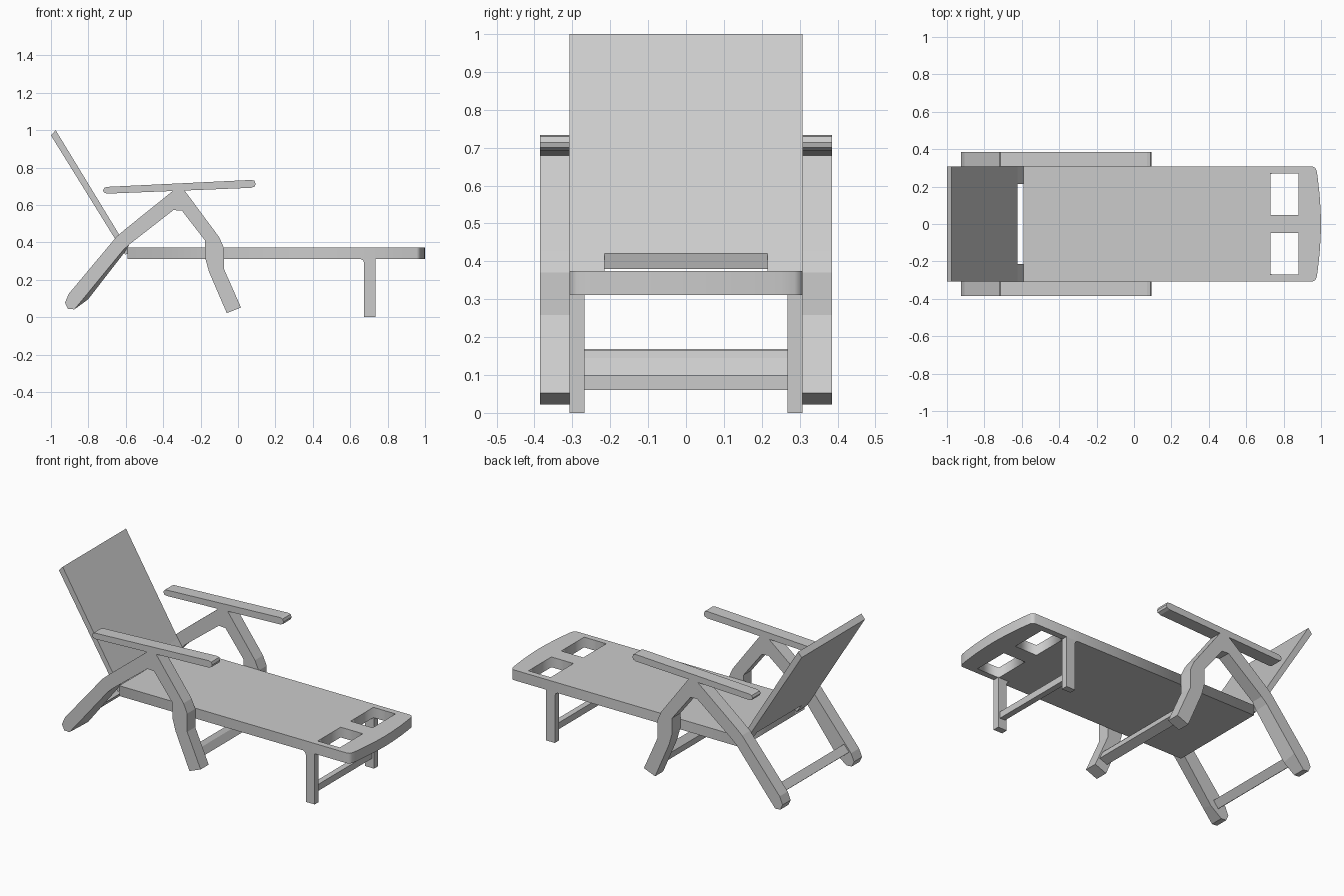
import bpy, bmesh

if "Cube" in bpy.data.objects:
    bpy.data.objects.remove(bpy.data.objects["Cube"])

W = 0.307      # half width of the bed
OUT = 0.385    # outer half width of the arm frames


def prism(name, profile, y0, y1, profile1=None):
    """Extrude an (x, z) profile from y0 to y1, optionally to a second profile."""
    bm = bmesh.new()
    a = [bm.verts.new((x, y0, z)) for x, z in profile]
    b = [bm.verts.new((x, y1, z)) for x, z in (profile1 or profile)]
    bm.faces.new(a)
    bm.faces.new(b[::-1])
    n = len(a)
    for i in range(n):
        j = (i + 1) % n
        bm.faces.new((a[j], a[i], b[i], b[j]))
    bmesh.ops.recalc_face_normals(bm, faces=bm.faces)
    me = bpy.data.meshes.new(name)
    bm.to_mesh(me)
    bm.free()
    ob = bpy.data.objects.new(name, me)
    bpy.context.collection.objects.link(ob)
    return ob


def pair(name, profile, y0, y1, profile1=None):
    """Matching parts on the left and right sides."""
    prism(name + "_back", profile, y0, y1, profile1)
    prism(name + "_front", profile, -y0, -y1, profile1)


# Seat: flat outline with a bowed foot end and two openings
cu = bpy.data.curves.new("seat", 'CURVE')
cu.dimensions = '2D'
cu.fill_mode = 'BOTH'
cu.extrude = 0.0315
half = [(1.0, 0.0), (0.998, 0.07), (0.992, 0.16), (0.982, 0.25),
        (0.976, 0.287), (0.967, 0.302), (0.955, W), (-0.59, W)]
outline = half + [(x, -y) for x, y in half[:0:-1]]
holes = [[(0.73, s * 0.048), (0.88, s * 0.048), (0.88, s * 0.27), (0.73, s * 0.27)]
         for s in (1, -1)]
for pts in [outline] + holes:
    sp = cu.splines.new('POLY')
    sp.points.add(len(pts) - 1)
    for p, (x, y) in zip(sp.points, pts):
        p.co = (x, y, 0, 1)
    sp.use_cyclic_u = True
seat = bpy.data.objects.new("seat", cu)
seat.location.z = 0.3425
bpy.context.collection.objects.link(seat)

# Backrest panel and the two tabs joining it to the seat
prism("backrest", [(-0.975, 1.0), (-1.0, 0.972), (-0.633, 0.38), (-0.622, 0.42)], -W, W)
pair("backrest_tab", [(-0.622, 0.42), (-0.633, 0.38), (-0.603, 0.335), (-0.59, 0.34),
                      (-0.59, 0.372)], 0.215, W)

# Arm frames: bent rear and front legs; the rear inner edge flares toward the bed
frame = [(-0.925, 0.078), (-0.91, 0.045), (-0.875, 0.042), (-0.81, 0.12), (-0.615, 0.358),
         (-0.58, 0.39), (-0.345, 0.573), (-0.30, 0.57), (-0.176, 0.41), (-0.176, 0.318),
         (-0.155, 0.243), (-0.06, 0.022), (0.016, 0.052), (-0.075, 0.258), (-0.075, 0.37),
         (-0.10, 0.427), (-0.295, 0.69), (-0.33, 0.69), (-0.60, 0.473), (-0.65, 0.43),
         (-0.905, 0.125)]
flared = list(frame)
flared[3] = (-0.802, 0.095)
flared[4] = (-0.608, 0.345)
pair("arm_frame", flared, W, OUT, frame)

# Armrests
pair("armrest", [(-0.722, 0.678), (-0.715, 0.692), (-0.70, 0.697), (0.07, 0.734),
                 (0.088, 0.73), (0.094, 0.714), (0.09, 0.7), (0.072, 0.692),
                 (-0.695, 0.661), (-0.714, 0.664)], W, OUT)

# Foot-end legs with a small bracket at the top
pair("foot_leg", [(0.675, 0), (0.735, 0), (0.735, 0.312), (0.655, 0.312),
                  (0.669, 0.304), (0.675, 0.29)], 0.268, W)

# Crossbars
prism("foot_crossbar", [(0.687, 0.06), (0.723, 0.06), (0.723, 0.1), (0.687, 0.1)], -0.268, 0.268)
prism("middle_crossbar", [(-0.085, 0.13), (-0.055, 0.165), (-0.035, 0.145), (-0.015, 0.10),
                          (-0.068, 0.08)], -W, W)
prism("rear_crossbar", [(-0.892, 0.128), (-0.857, 0.168), (-0.82, 0.136), (-0.853, 0.095)], -W, W)
